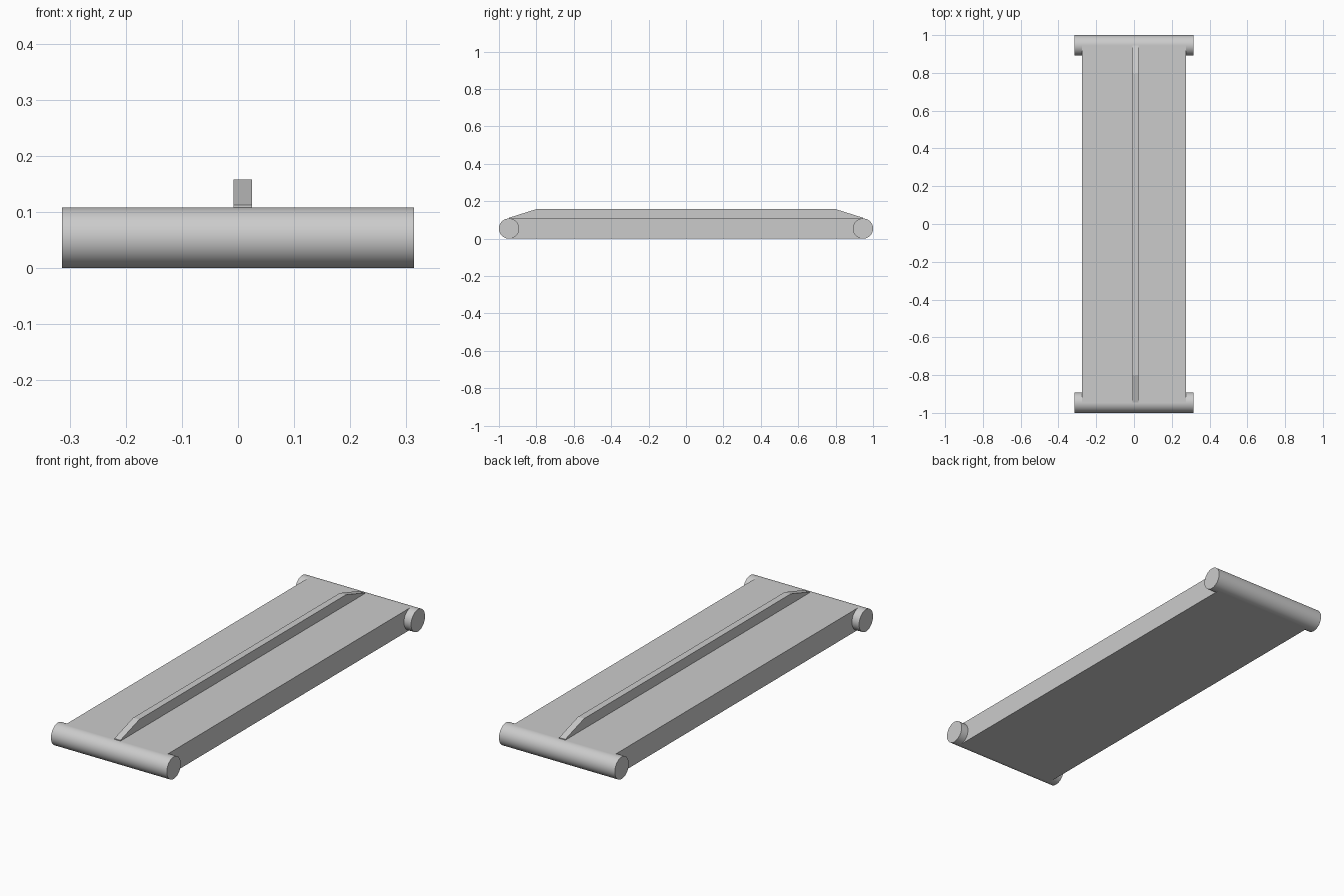
import bpy
import math

default_cube = bpy.data.objects.get("Cube")
if default_cube:
    bpy.data.objects.remove(default_cube, do_unlink=True)

RADIUS = 0.054
END_Y = 1 - RADIUS
HEIGHT = 2 * RADIUS

# Single plain grey finish
grey = bpy.data.materials.new("light_grey")
grey.use_nodes = True
grey.diffuse_color = (0.6, 0.6, 0.6, 1)
grey.node_tree.nodes["Principled BSDF"].inputs["Base Color"].default_value = grey.diffuse_color


def extrude_profile(name, profile, x0, x1):
    """Extrude a (y, z) outline, listed counter-clockwise, along x."""
    n = len(profile)
    verts = [(x, y, z) for x in (x0, x1) for y, z in profile]
    faces = [tuple(reversed(range(n))), tuple(range(n, 2 * n))]
    faces += [(i, (i + 1) % n, n + (i + 1) % n, n + i) for i in range(n)]
    mesh = bpy.data.meshes.new(name)
    mesh.from_pydata(verts, [], faces)
    mesh.materials.append(grey)
    obj = bpy.data.objects.new(name, mesh)
    bpy.context.collection.objects.link(obj)
    return obj


# Long flat deck
extrude_profile("deck", [(-END_Y, 0), (END_Y, 0), (END_Y, HEIGHT), (-END_Y, HEIGHT)],
                -0.275, 0.275)

# Raised rib along the deck, with sloping ends
extrude_profile("centre_rib", [(-END_Y, HEIGHT - 0.01), (END_Y, HEIGHT - 0.01),
                               (END_Y, HEIGHT + 0.004), (0.8, 0.158),
                               (-0.8, 0.158), (-END_Y, HEIGHT + 0.004)],
                -0.008, 0.025)

# Round bar across each end
for name, side in (("front_bar", -1), ("back_bar", 1)):
    bpy.ops.mesh.primitive_cylinder_add(vertices=64, radius=RADIUS, depth=0.628,
                                        location=(0, side * END_Y, RADIUS),
                                        rotation=(0, math.pi / 2, 0))
    bar = bpy.context.object
    bar.name = name
    bar.data.materials.append(grey)
    bpy.ops.object.shade_smooth_by_angle(angle=math.radians(30))
